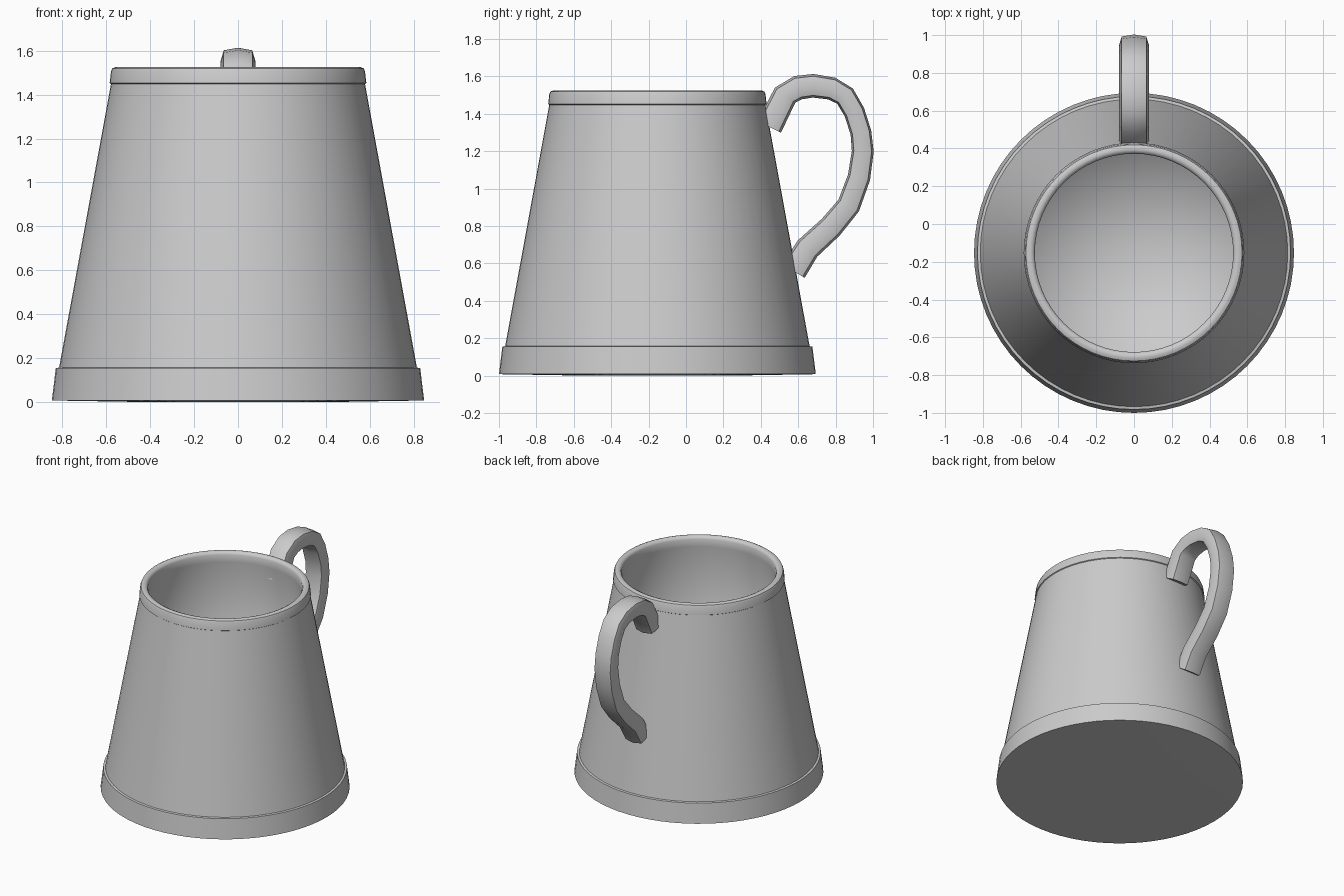
import bpy, bmesh, math
from mathutils import Vector

cube = bpy.data.objects.get("Cube")
if cube:
    bpy.data.objects.remove(cube, do_unlink=True)

grey = bpy.data.materials.new("plain grey")
grey.use_nodes = True
grey.diffuse_color = (0.6, 0.6, 0.6, 1)
grey.node_tree.nodes["Principled BSDF"].inputs["Base Color"].default_value = (0.6, 0.6, 0.6, 1)

CENTRE_Y = -0.153


def finish(bm, name, location=(0, 0, 0)):
    """Turn a bmesh into a smooth object with sharp creases."""
    bmesh.ops.recalc_face_normals(bm, faces=bm.faces)
    mesh = bpy.data.meshes.new(name)
    bm.to_mesh(mesh)
    bm.free()
    mesh.materials.append(grey)
    obj = bpy.data.objects.new(name, mesh)
    obj.location = location
    bpy.context.collection.objects.link(obj)
    bpy.ops.object.select_all(action="DESELECT")
    obj.select_set(True)
    bpy.context.view_layer.objects.active = obj
    bpy.ops.object.shade_smooth_by_angle(angle=math.radians(40))
    return obj


def lathe(name, profile, steps=64):
    """Spin a closed (radius, height) profile about the mug axis."""
    bm = bmesh.new()
    verts = [bm.verts.new((r, 0, z)) for r, z in profile]
    edges = [bm.edges.new(pair) for pair in zip(verts, verts[1:])]
    bmesh.ops.spin(bm, geom=verts + edges, axis=(0, 0, 1), cent=(0, 0, 0),
                   angle=math.tau, steps=steps, use_duplicate=False)
    bmesh.ops.remove_doubles(bm, verts=bm.verts, dist=0.0005)
    return finish(bm, name, (0, CENTRE_Y, 0))


# Tapered vessel: underside, foot band, wall, rim band, rounded lip, hollow inside
FLOOR_R, FLOOR_Z = 0.75, 0.1
body = lathe("mug_body", [
    (0, 0), (0.43, 0.001), (0.847, 0.008),
    (0.829, 0.155), (0.814, 0.158),
    (0.578, 1.448), (0.584, 1.452),
    (0.578, 1.505), (0.572, 1.519), (0.558, 1.525),
    (0.545, 1.525), (0.532, 1.519), (0.525, 1.505),
    (0.525, 1.45), (FLOOR_R, FLOOR_Z), (0, FLOOR_Z - 0.01)])

# Soft transition between inner wall and floor
for edge in body.data.edges:
    if all(abs(body.data.vertices[i].co.z - FLOOR_Z) < 0.001
           and body.data.vertices[i].co.xy.length < FLOOR_R + 0.01 for i in edge.vertices):
        edge.use_edge_sharp = False

# Handle: an eight-sided softened section swept along an ear-shaped path
path = [Vector((0, y, z)) for y, z in [
    (0.445, 1.33), (0.53, 1.50), (0.60, 1.54), (0.68, 1.55), (0.78, 1.535),
    (0.85, 1.495), (0.90, 1.41), (0.935, 1.30), (0.945, 1.20), (0.925, 1.06),
    (0.87, 0.91), (0.775, 0.795), (0.65, 0.68), (0.575, 0.56)]]


def soften(value):
    return math.copysign(abs(value) ** 0.6, value)


bm = bmesh.new()
rings = []
for i, point in enumerate(path):
    ahead = path[min(i + 1, len(path) - 1)]
    behind = path[max(i - 1, 0)]
    tangent = (ahead - behind).normalized()
    outward = Vector((1, 0, 0)).cross(tangent)
    thick = 0.055 + 0.015 * abs(1 - 2 * i / (len(path) - 1))
    ring = []
    for k in range(8):
        a = math.tau * k / 8
        ring.append(bm.verts.new(point + Vector((0.08 * soften(math.cos(a)), 0, 0))
                                 + outward * thick * soften(math.sin(a))))
    rings.append(ring)
for a, b in zip(rings, rings[1:]):
    for k in range(8):
        n = (k + 1) % 8
        bm.faces.new((a[k], a[n], b[n], b[k]))
bm.faces.new(rings[0])
bm.faces.new(rings[-1])
finish(bm, "mug_handle")
